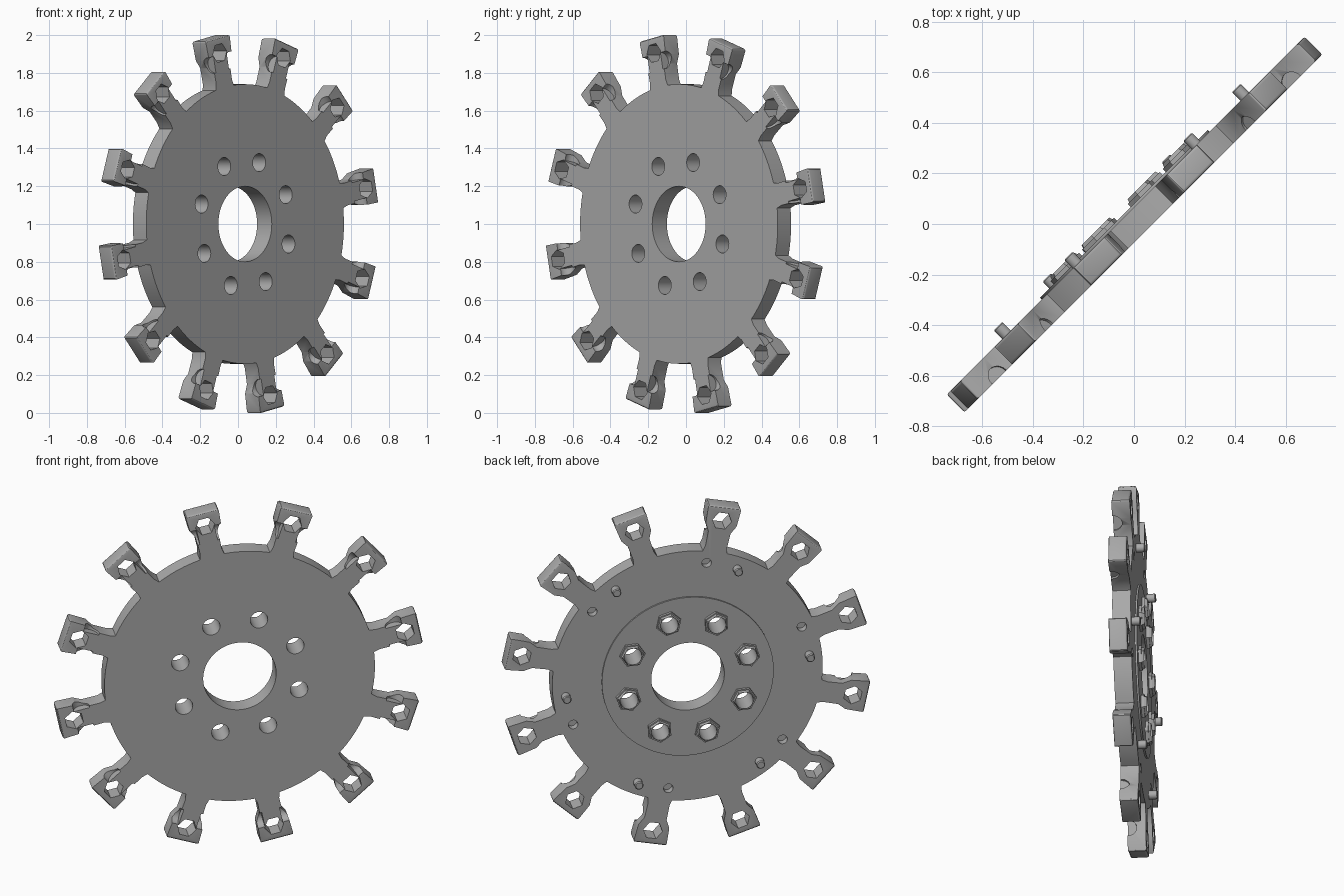
import bpy, bmesh, math
from mathutils import Matrix, Vector

cube = bpy.data.objects.get("Cube")
if cube:
    bpy.data.objects.remove(cube, do_unlink=True)

FRONT, BACK, PLATE = 0.053, -0.047, -0.057
ARM_PHASE, BOLT_PHASE = math.radians(11.8), math.radians(27)
BOLT_R = 0.342

# The wheel is built flat (axis along local z), then stood up facing diagonally
s = math.sqrt(0.5)
STAND = Matrix(((s, 0, s, 0), (s, 0, -s, 0), (0, 1, 0, 1), (0, 0, 0, 1)))

steel = bpy.data.materials.new("grey_steel")
steel.use_nodes = True
steel.diffuse_color = (0.4, 0.4, 0.4, 1)
steel.node_tree.nodes["Principled BSDF"].inputs["Base Color"].default_value = (0.4, 0.4, 0.4, 1)


def finish(bm, name):
    bmesh.ops.recalc_face_normals(bm, faces=bm.faces)
    mesh = bpy.data.meshes.new(name)
    bm.to_mesh(mesh)
    bm.free()
    mesh.materials.append(steel)
    obj = bpy.data.objects.new(name, mesh)
    bpy.context.collection.objects.link(obj)
    obj.matrix_world = STAND
    return obj


def polar(radius, angle, z=0.0):
    return Vector((radius * math.cos(angle), radius * math.sin(angle), z))


def spaced(count, phase):
    return [phase + i * math.tau / count for i in range(count)]


def rod(bm, centre, angle, r1, r2, low, high, sides):
    """Cylinder or frustum along the wheel axis."""
    m = (Matrix.Translation((centre.x, centre.y, (low + high) / 2))
         @ Matrix.Rotation(angle, 4, 'Z'))
    bmesh.ops.create_cone(bm, cap_ends=True, segments=sides, radius1=r1,
                          radius2=r2, depth=high - low, matrix=m)


def cut(obj, cutters):
    bpy.context.view_layer.objects.active = obj
    for c in cutters:
        mod = obj.modifiers.new("cut", 'BOOLEAN')
        mod.object, mod.operation, mod.solver = c, 'DIFFERENCE', 'EXACT'
        bpy.ops.object.modifier_apply(modifier=mod.name)


def smooth(obj):
    bpy.ops.object.select_all(action='DESELECT')
    obj.select_set(True)
    bpy.context.view_layer.objects.active = obj
    bpy.ops.object.shade_smooth_by_angle(angle=math.radians(30))


# Disc with twelve flared arms, as one extruded outline
half_arm = [(0.737, 0.068), (0.77, 0.06), (0.855, 0.062), (0.9, 0.086), (1.006, 0.092)]
bm = bmesh.new()
outline = []
base = math.atan2(0.068, 0.737)
gap = math.tau / 12 - 2 * base
for a in spaced(12, ARM_PHASE):
    arm = [(r, -w) for r, w in half_arm] + [(r, w) for r, w in reversed(half_arm)]
    outline += [Matrix.Rotation(a, 3, 'Z') @ Vector((r, w, 0)) for r, w in arm]
    outline += [polar(0.74, a + base + gap * k / 8) for k in range(1, 8)]
face = bm.faces.new([bm.verts.new((p.x, p.y, BACK)) for p in outline])
new = bmesh.ops.extrude_face_region(bm, geom=[face])["geom"]
for v in new:
    if isinstance(v, bmesh.types.BMVert):
        v.co.z = FRONT
bmesh.ops.recalc_face_normals(bm, faces=bm.faces)
tips = [e for e in bm.edges if all(v.co.xy.length > 0.95 for v in e.verts)]
bmesh.ops.bevel(bm, geom=tips, offset=0.012, segments=3, profile=0.5, affect='EDGES')
disc = finish(bm, "wheel_disc")

# Cutters: centre bore and bolt holes
bm = bmesh.new()
rod(bm, Vector((0, 0, 0)), 0, 0.2, 0.2, -0.2, 0.2, 64)
for a in spaced(8, BOLT_PHASE):
    rod(bm, polar(BOLT_R, a), 0, 0.048, 0.048, -0.2, 0.2, 24)
bore_cutter = finish(bm, "bore_cutter")

# Cutters: hex sockets through the arm tips, blind holes in the back
bm = bmesh.new()
for a in spaced(12, ARM_PHASE):
    rod(bm, polar(0.925, a), a, 0.053, 0.053, -0.2, 0.2, 6)
for a in spaced(6, math.radians(39)):
    rod(bm, polar(0.67, a), 0, 0.026, 0.026, -0.2, BACK + 0.04, 20)
socket_cutter = finish(bm, "socket_cutter")

# Cutters: half-round notches in both sides of each arm, open to the front
bm = bmesh.new()
for a in spaced(12, ARM_PHASE):
    for side in (-1, 1):
        m = (Matrix.Rotation(a, 4, 'Z') @ Matrix.Translation((0.872, side * 0.095, FRONT - 0.005))
             @ Matrix.Rotation(math.pi / 2, 4, 'X'))
        bmesh.ops.create_cone(bm, cap_ends=True, segments=24, radius1=0.045,
                              radius2=0.045, depth=0.09, matrix=m)
notch_cutter = finish(bm, "notch_cutter")

cut(disc, [bore_cutter, socket_cutter, notch_cutter])
smooth(disc)

# Thin raised plate on the back
bm = bmesh.new()
rod(bm, Vector((0, 0, 0)), 0, 0.47, 0.47, PLATE, BACK + 0.002, 72)
plate = finish(bm, "back_plate")
cut(plate, [bore_cutter])
smooth(plate)

# Chamfered hex nuts around the bolt holes
for i, a in enumerate(spaced(8, BOLT_PHASE)):
    bm = bmesh.new()
    rod(bm, polar(BOLT_R, a), a, 0.07, 0.07, PLATE - 0.016, PLATE + 0.002, 6)
    nut = finish(bm, f"nut_{i + 1}")
    cut(nut, [bore_cutter])
    bm = bmesh.new()
    rod(bm, polar(BOLT_R, a), a, 0.057, 0.063, PLATE - 0.03, PLATE - 0.014, 6)
    collar = finish(bm, f"nut_collar_{i + 1}")
    cut(collar, [bore_cutter])

# Locating pins on the back
for i, a in enumerate(spaced(6, math.radians(54))):
    bm = bmesh.new()
    rod(bm, polar(0.67, a), 0, 0.024, 0.024, -0.09, BACK + 0.002, 20)
    rod(bm, polar(0.67, a), 0, 0.019, 0.024, -0.095, -0.09, 20)
    smooth(finish(bm, f"locating_pin_{i + 1}"))

for c in (bore_cutter, socket_cutter, notch_cutter):
    bpy.data.objects.remove(c, do_unlink=True)
